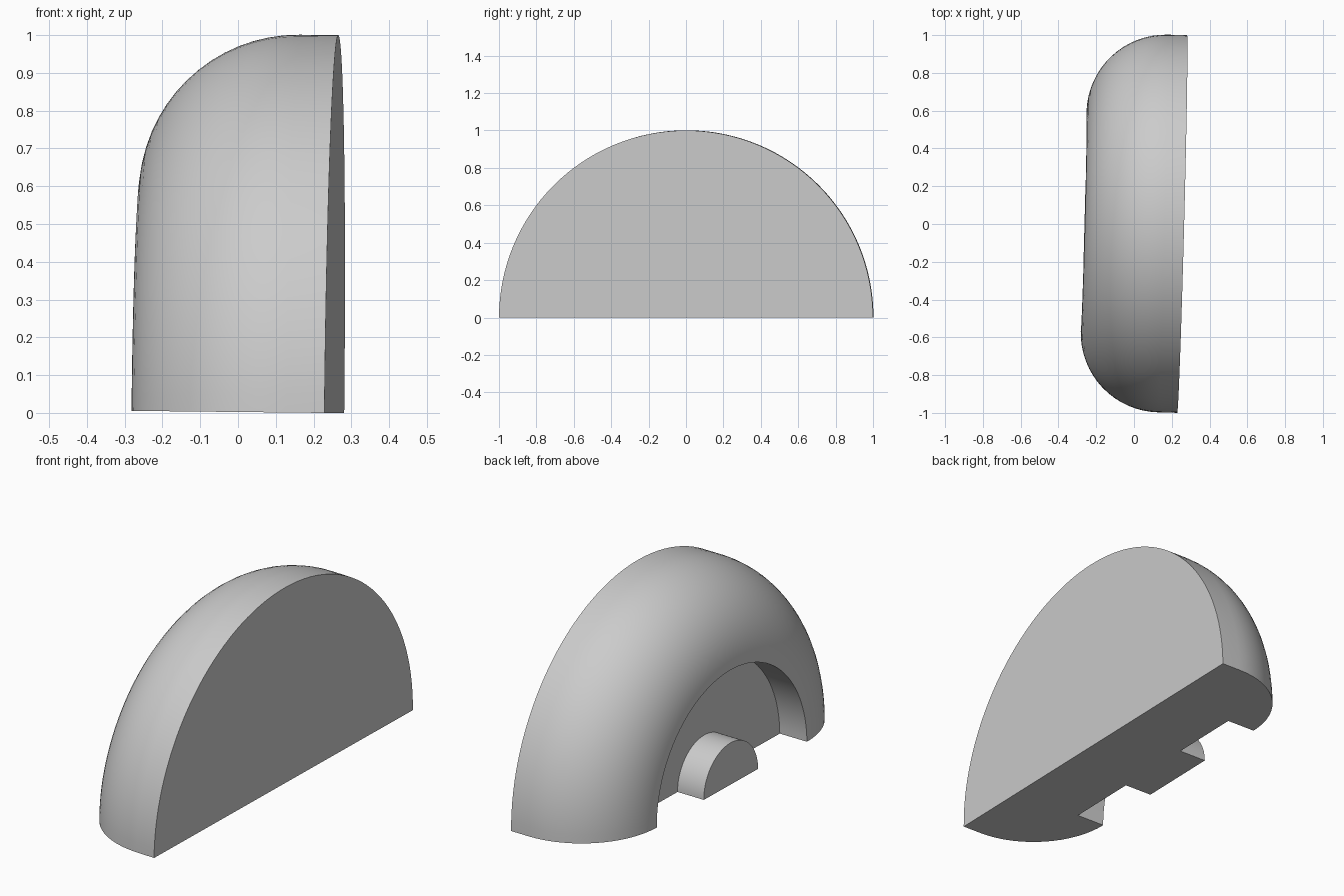
import bpy
import bmesh
from math import sin, cos, pi, radians
from mathutils import Vector

cube = bpy.data.objects.get("Cube")
if cube:
    bpy.data.objects.remove(cube, do_unlink=True)

# One plain grey material
grey = bpy.data.materials.new("light_grey")
grey.use_nodes = True
colour = (0.6, 0.6, 0.6, 1)
grey.diffuse_color = colour
grey.node_tree.nodes["Principled BSDF"].inputs["Base Color"].default_value = colour


def half_lathe(name, profile, steps):
    """Turn (depth, radius) points half way round the x axis and cap the cut."""
    bm = bmesh.new()
    verts = [bm.verts.new((-d, r, 0)) for d, r in profile]
    edges = [bm.edges.new(pair) for pair in zip(verts, verts[1:])]
    bmesh.ops.spin(bm, geom=verts + edges, cent=(0, 0, 0), axis=(1, 0, 0),
                   angle=pi, steps=steps)
    # Keep the upper half whichever way the spin went
    if sum(v.co.z for v in bm.verts) < 0:
        for v in bm.verts:
            v.co.z *= -1
    bmesh.ops.remove_doubles(bm, verts=bm.verts, dist=1e-5)
    # Flat underside
    rim = [e for e in bm.edges if e.is_boundary
           and all(abs(v.co.z) < 1e-4 for v in e.verts)]
    bmesh.ops.contextual_create(bm, geom=rim)
    bmesh.ops.recalc_face_normals(bm, faces=bm.faces)
    mesh = bpy.data.meshes.new(name)
    bm.to_mesh(mesh)
    bm.free()
    mesh.materials.append(grey)
    obj = bpy.data.objects.new(name, mesh)
    bpy.context.collection.objects.link(obj)
    # The whole model leans very slightly
    obj.rotation_euler = (0, radians(0.6), radians(-1.5))
    obj.location.x = 0.255
    bpy.ops.object.select_all(action='DESELECT')
    obj.select_set(True)
    bpy.context.view_layer.objects.active = obj
    bpy.ops.object.shade_smooth_by_angle(angle=radians(30))
    return obj


DEPTH, FLOOR, ROUND, BORE = 0.522, 0.367, 0.42, 0.58

# Half wheel: flat disc, rounded shoulder, recessed well
shoulder = [(DEPTH - ROUND + ROUND * sin(t), BORE + ROUND * cos(t))
            for t in (i * pi / 32 for i in range(17))]
half_lathe("half_wheel", [(0, 0), (0, 1)] + shoulder
           + [(FLOOR, BORE), (FLOOR, 0)], 64)

# Round hub standing in the well
half_lathe("hub", [(FLOOR, 0), (FLOOR, 0.21), (DEPTH - 0.005, 0.21),
                   (DEPTH - 0.005, 0)], 48)
